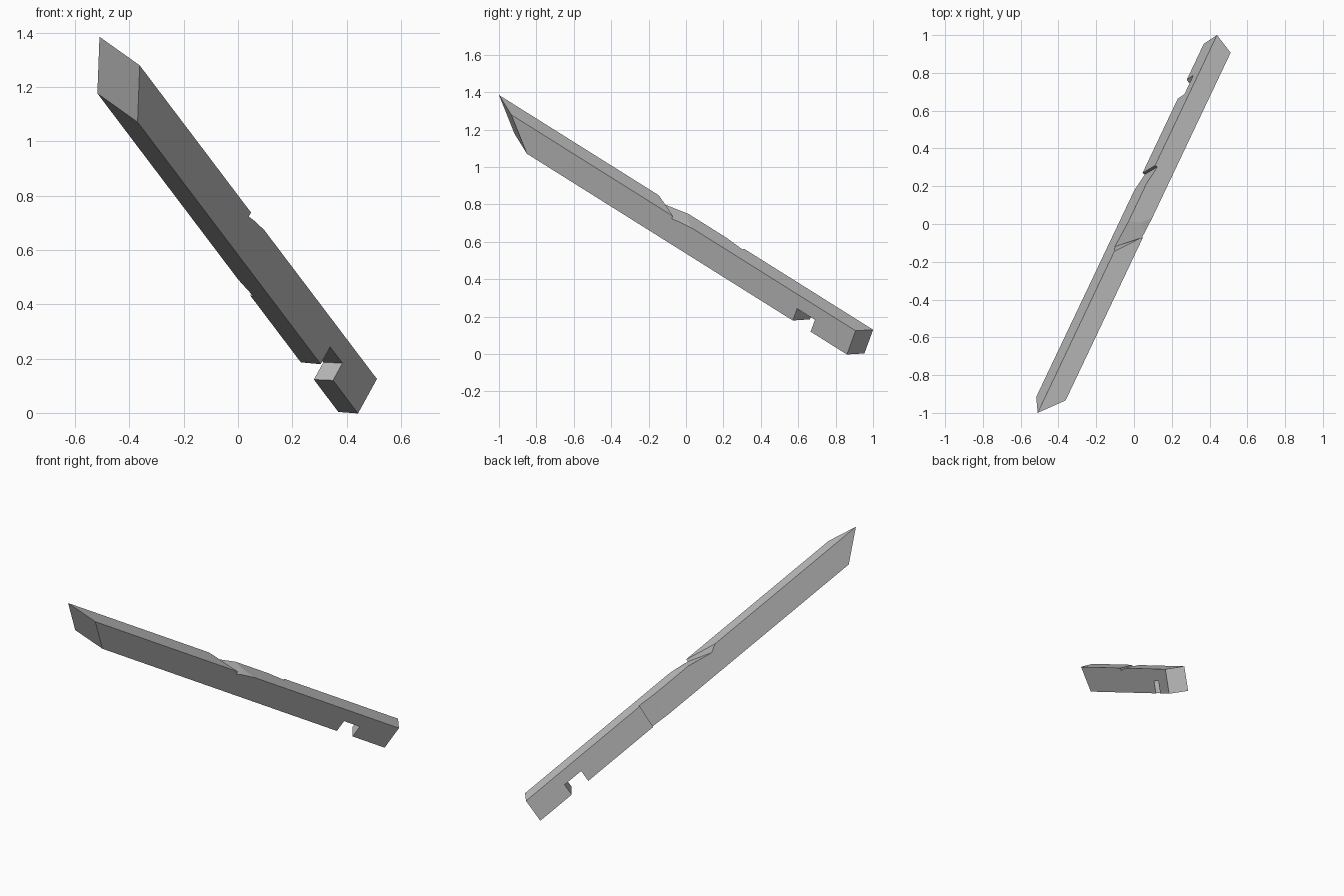
import bpy
import bmesh
from mathutils import Matrix, Vector

cube = bpy.data.objects.get("Cube")
if cube:
    bpy.data.objects.remove(cube, do_unlink=True)

# Beam frame: x runs down the length, y across to the right face, z out of the top face
along = Vector((0.373, 0.786, -0.493)).normalized()
up = Vector((0.459, 0.306, 0.834))
up = (up - along * up.dot(along)).normalized()
across = along.cross(up)
frame = Matrix((along, across, up)).transposed().to_4x4()
frame.translation = (-0.51, -1.0, 1.385)
WIDTH, HEIGHT = 0.11, 0.152


def new_object(name, bm):
    bmesh.ops.recalc_face_normals(bm, faces=bm.faces)
    mesh = bpy.data.meshes.new(name)
    bm.to_mesh(mesh)
    bm.free()
    ob = bpy.data.objects.new(name, mesh)
    bpy.context.collection.objects.link(ob)
    return ob


def loft(name, ring_a, ring_b, extra=0.0):
    """Solid between two matching rings, pushed past both ends by a fraction."""
    a, b = [[Vector(p) for p in r] for r in (ring_a, ring_b)]
    bm = bmesh.new()
    va = [bm.verts.new(p - (q - p) * extra) for p, q in zip(a, b)]
    vb = [bm.verts.new(q + (q - p) * extra) for p, q in zip(a, b)]
    n = len(va)
    bm.faces.new(va)
    bm.faces.new(vb)
    for i in range(n):
        j = (i + 1) % n
        bm.faces.new((va[i], va[j], vb[j], vb[i]))
    return new_object(name, bm)


def drill(name, start, end, radius=0.005):
    """Thin round cutter from start to end."""
    start, end = Vector(start), Vector(end)
    axis = end - start
    bm = bmesh.new()
    bmesh.ops.create_cone(bm, cap_ends=True, segments=12, radius1=radius,
                          radius2=radius, depth=axis.length)
    turn = axis.to_track_quat('Z', 'Y').to_matrix().to_4x4()
    bm.transform(Matrix.Translation((start + end) / 2) @ turn)
    return new_object(name, bm)


# Timber with a compound mitre at the top and a slight skew at the foot
corners = [(0, 0), (WIDTH, 0), (WIDTH, -HEIGHT), (0, -HEIGHT)]
top_end = [(0.159 * y / WIDTH - 0.166 * z / HEIGHT, y, z) for y, z in corners]
foot_end = [(2.545 - 0.044 * y / WIDTH, y, z) for y, z in corners]
beam = loft("rafter_beam", top_end, foot_end)
cutters = []


# Notch through the underside near the foot
def foot_ring(s0, s1, y):
    floor, below = -HEIGHT / 2, -HEIGHT - 0.05
    return [(s0, y, below), (s0, y, floor), (s1, y, floor), (s1, y, below)]


cutters.append(loft("foot_notch_cutter", foot_ring(2.175, 2.303, 0),
                    foot_ring(2.133, 2.254, WIDTH), 0.2))


# Wedge seat sunk in the top face
def seat_ring(corner, wall, floor, y):
    c = Vector((corner[0], y, corner[1]))
    rims = [c + (Vector((s, y, 0)) - c) * 1.6 for s in (wall, floor)]
    return [c] + rims


cutters.append(loft("top_seat_cutter", seat_ring((1.13, -0.03), 1.085, 1.297, 0),
                    seat_ring((1.258, -0.018), 1.25, 1.397, WIDTH), 0.2))


# Shallow tapered housing on the left face
def housing_ring(s0, s1, z, depth=0.015):
    slope = depth / (s1 - s0)
    return [(s0 - 0.1, -0.1 * slope, z), (s1, depth, z), (s1, -0.1 * slope, z)]


cutters.append(loft("side_housing_cutter", housing_ring(1.543, 1.667, 0),
                    housing_ring(1.555, 1.675, -HEIGHT), 0.2))

# Pairs of screw holes
for s in (1.583, 1.644):
    cutters.append(drill("side_hole_cutter", (s + 0.01, -0.02, -0.086),
                         (s - 0.063, WIDTH + 0.02, -0.064)))
for s, y in ((2.197, 0.04), (2.228, 0.087)):
    cutters.append(drill("foot_hole_cutter", (s, y, -0.1), (s, y, 0.03)))
for s, y in ((1.265, 0.05), (1.313, 0.073)):
    cutters.append(drill("seat_hole_cutter", (s, y, -HEIGHT - 0.03), (s, y, 0.03)))

# Cut everything, then keep only the finished beam
for c in cutters:
    c.hide_render = True
    mod = beam.modifiers.new(c.name, 'BOOLEAN')
    mod.operation = 'DIFFERENCE'
    mod.solver = 'EXACT'
    mod.object = c
bpy.context.view_layer.update()
graph = bpy.context.evaluated_depsgraph_get()
finished = bpy.data.meshes.new_from_object(beam.evaluated_get(graph))
beam.modifiers.clear()
beam.data = finished
for c in cutters:
    bpy.data.objects.remove(c, do_unlink=True)

# Plain grey timber
grey = bpy.data.materials.new("plain_grey")
grey.use_nodes = True
colour = (0.52, 0.52, 0.52, 1)
grey.diffuse_color = colour
grey.node_tree.nodes["Principled BSDF"].inputs["Base Color"].default_value = colour
finished.materials.clear()
finished.materials.append(grey)
for poly in finished.polygons:
    poly.material_index = 0
    poly.use_smooth = False

beam.matrix_world = frame
